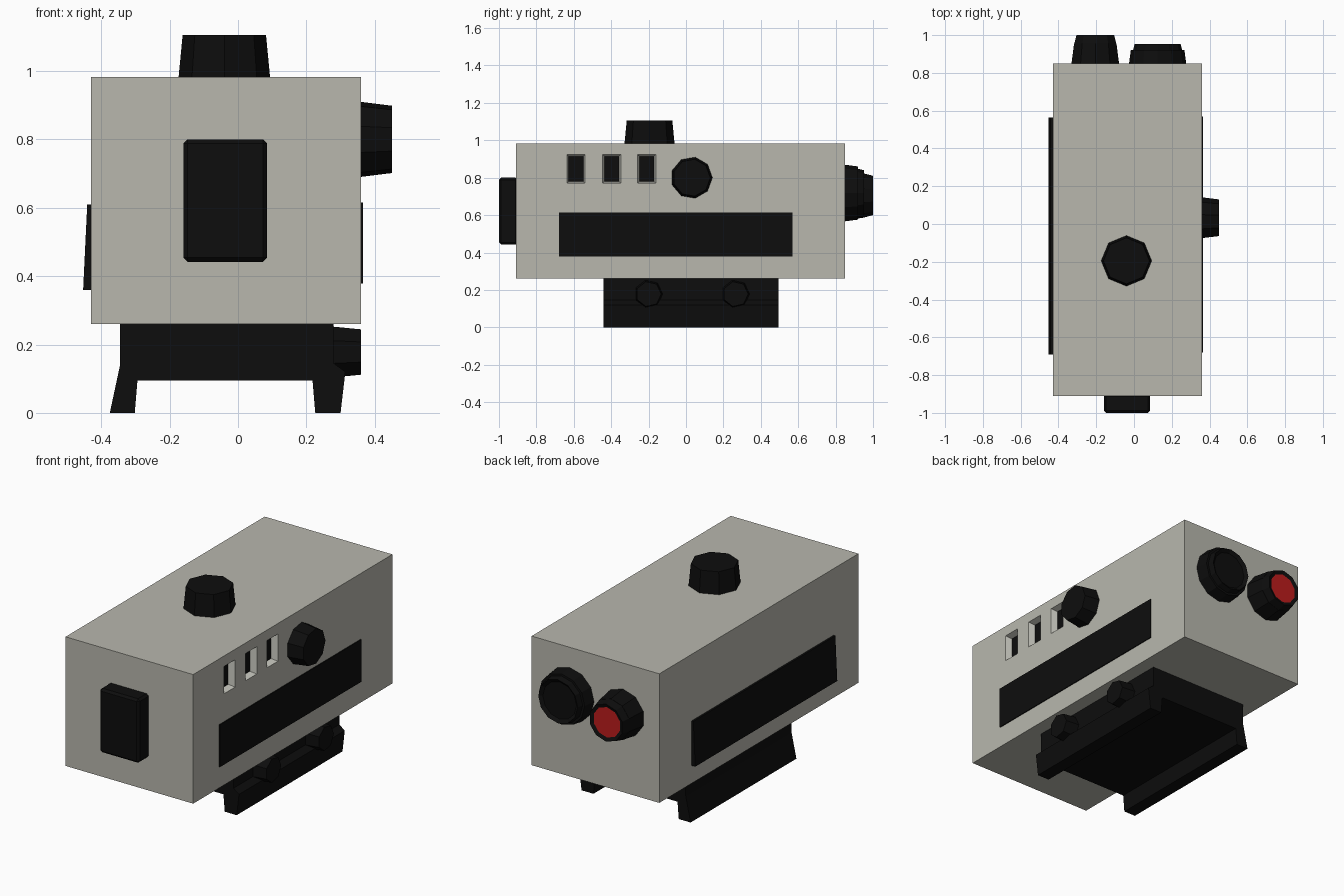
import bpy, bmesh, math
from mathutils import Matrix, Vector

default = bpy.data.objects.get("Cube")
if default:
    bpy.data.objects.remove(default, do_unlink=True)


def material(name, rgb):
    m = bpy.data.materials.new(name)
    m.use_nodes = True
    m.diffuse_color = (*rgb, 1)
    m.node_tree.nodes["Principled BSDF"].inputs["Base Color"].default_value = (*rgb, 1)
    return m


beige = material("warm grey paint", (0.48, 0.475, 0.42))
pale = material("pale window edge", (0.6, 0.6, 0.54))
black = material("black plastic", (0.004, 0.004, 0.004))
red = material("red lens", (0.5, 0.012, 0.012))


def finish(name, bm, *mats):
    bmesh.ops.recalc_face_normals(bm, faces=bm.faces)
    me = bpy.data.meshes.new(name)
    bm.to_mesh(me)
    bm.free()
    for m in mats:
        me.materials.append(m)
    ob = bpy.data.objects.new(name, me)
    bpy.context.collection.objects.link(ob)
    return ob


def box(name, x, y, z, mat, bevel=0):
    bm = bmesh.new()
    bmesh.ops.create_cube(bm, size=1)
    for v in bm.verts:
        v.co = [lo + (hi - lo) * (c + 0.5) for c, (lo, hi) in zip(v.co, (x, y, z))]
    if bevel:
        bmesh.ops.bevel(bm, geom=bm.edges[:], offset=bevel, segments=1, affect='EDGES')
    return finish(name, bm, mat)


def knob(name, base, axis, r1, r2, height, sides, mats=(black,), rim=0, dip=0):
    """Tapered polygonal knob standing on base, with an optional sunken cap."""
    bm = bmesh.new()
    bmesh.ops.create_cone(bm, cap_ends=True, segments=sides, radius1=r1, radius2=r2,
                          depth=height, matrix=Matrix.Translation((0, 0, height / 2)))
    if rim:
        cap = max(bm.faces, key=lambda f: f.calc_center_median().z)
        bmesh.ops.inset_individual(bm, faces=[cap], thickness=rim, depth=0)
        bmesh.ops.translate(bm, verts=cap.verts[:], vec=(0, 0, -dip))
        cap.material_index = len(mats) - 1
    turn = Vector((0, 0, 1)).rotation_difference(Vector(axis)).to_matrix().to_4x4()
    bm.transform(Matrix.Translation(base) @ turn)
    return finish(name, bm, *mats)


# Main housing
body = box("housing", (-0.43, 0.36), (-0.91, 0.85), (0.26, 0.982), beige)
body.data.materials.append(pale)

# Three tapered window recesses in the side, each with a dark pane
for i, y in enumerate((-0.588, -0.397, -0.21)):
    bm = bmesh.new()
    bmesh.ops.create_cube(bm, size=1)
    for v in bm.verts:
        outer = v.co.x > 0
        grow = 1.25 if outer else 0.95
        v.co = (0.365 if outer else 0.32, y + v.co.y * 0.08 * grow,
                0.847 + v.co.z * (0.155 if outer else 0.132))
    cutter = finish("window_cutter", bm, beige)
    cut = body.modifiers.new("window", 'BOOLEAN')
    cut.operation = 'DIFFERENCE'
    cut.solver = 'EXACT'
    cut.object = cutter
    bpy.context.view_layer.objects.active = body
    bpy.ops.object.modifier_apply(modifier=cut.name)
    bpy.data.objects.remove(cutter, do_unlink=True)
    box(f"window_pane_{i + 1}", (0.319, 0.324), (y - 0.04, y + 0.04), (0.779, 0.915), black)

for p in body.data.polygons:
    p.material_index = int(0.3 < p.center.x < 0.355 and 0.75 < p.center.z < 0.95)

# Side strips: flat on one side, a shallow wedge on the other
box("left_strip", (0.355, 0.365), (-0.68, 0.57), (0.378, 0.615), black)
panel = box("right_strip", (-0.453, -0.42), (-0.69, 0.565), (0.36, 0.61), black)
for v in panel.data.vertices:
    if v.co.x < -0.45 and v.co.z > 0.5:
        v.co.x += 0.012

# Front eyepiece block
box("front_block", (-0.16, 0.085), (-1.0, -0.9), (0.442, 0.8), black, 0.012)

# Knobs on the top and side
knob("top_knob", (-0.04, -0.195, 0.98), (0, 0, 1), 0.134, 0.122, 0.125, 8)
knob("side_knob", (0.355, 0.03, 0.8), (1, 0, 0), 0.112, 0.1, 0.095, 9)

# Rear dials
knob("rear_dial", (0.125, 0.845, 0.718), (0, 1, 0), 0.152, 0.142, 0.075, 12)
knob("rear_dial_rim", (0.125, 0.91, 0.718), (0, 1, 0), 0.132, 0.122, 0.043, 12,
     rim=0.018, dip=0.015)
knob("lamp_housing", (-0.205, 0.845, 0.705), (0, 1, 0), 0.133, 0.118, 0.11, 10)
knob("lamp_rim", (-0.205, 0.95, 0.705), (0, 1, 0), 0.118, 0.105, 0.05, 10,
     mats=(black, red), rim=0.02, dip=0.008)

# Mounting base with two splayed rails, swept front to back
profile = [(-0.345, 0.265), (-0.345, 0.14), (-0.375, 0), (-0.302, 0), (-0.294, 0.095),
           (0.218, 0.095), (0.226, 0), (0.3, 0), (0.314, 0.12), (0.28, 0.145), (0.28, 0.265)]
bm = bmesh.new()
face = bm.faces.new([bm.verts.new((x, -0.44, z)) for x, z in profile])
sweep = bmesh.ops.extrude_face_region(bm, geom=[face])
bmesh.ops.translate(bm, vec=(0, 0.935, 0),
                    verts=[g for g in sweep["geom"] if isinstance(g, bmesh.types.BMVert)])
finish("mounting_base", bm, black)

# Clamp screws on the base
for side, y in (("front", -0.2), ("rear", 0.265)):
    knob(f"{side}_clamp_screw", (0.26, y, 0.178), (1, 0, 0), 0.078, 0.068, 0.1, 7)
